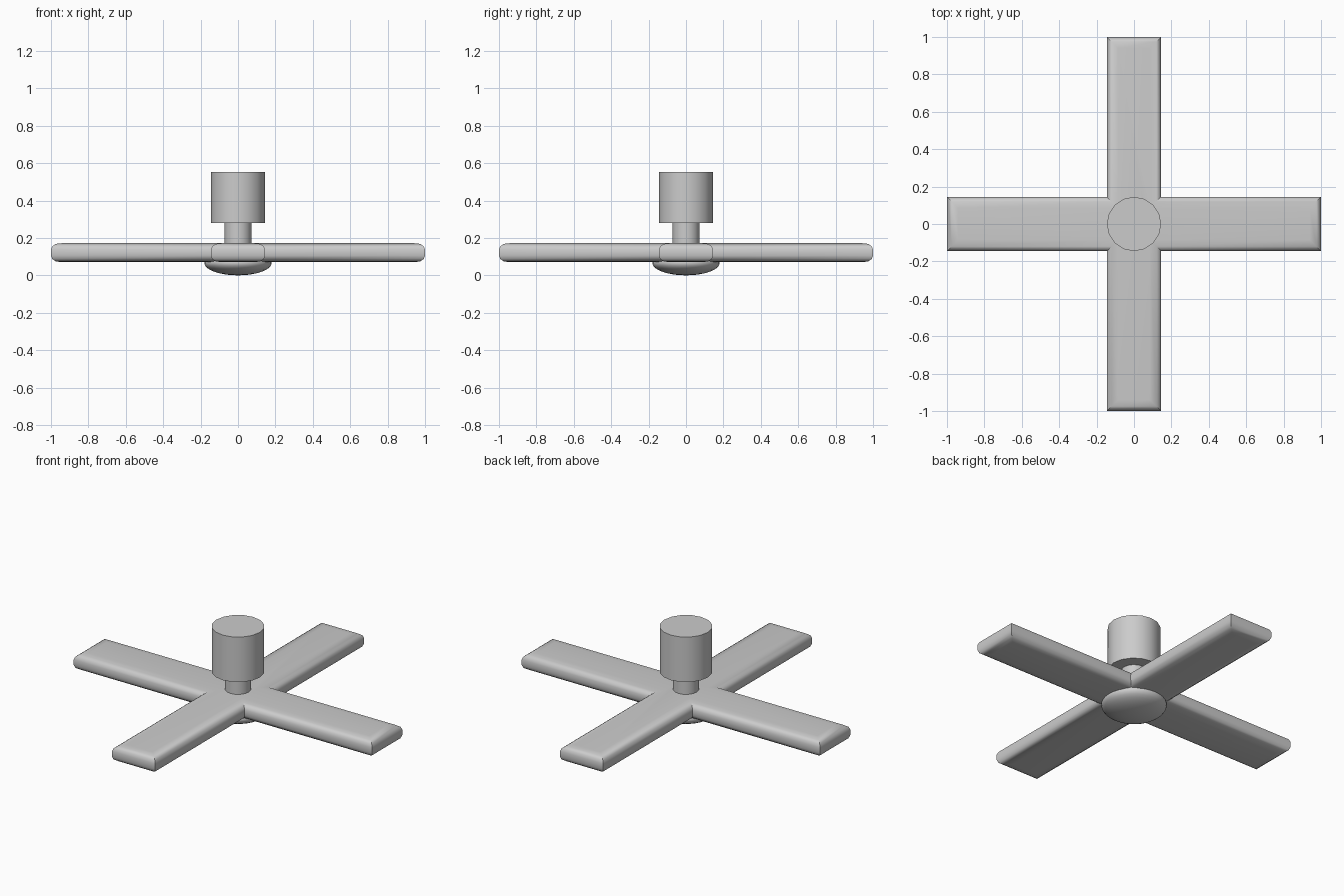
import bpy, bmesh, math

if "Cube" in bpy.data.objects:
    bpy.data.objects.remove(bpy.data.objects["Cube"])


def smooth(obj, angle=40):
    bpy.ops.object.select_all(action='DESELECT')
    obj.select_set(True)
    bpy.context.view_layer.objects.active = obj
    bpy.ops.object.shade_smooth_by_angle(angle=math.radians(angle))


def cylinder(name, radius, z0, z1):
    bpy.ops.mesh.primitive_cylinder_add(vertices=16, radius=radius, depth=z1 - z0,
                                        location=(0, 0, (z0 + z1) / 2))
    obj = bpy.context.object
    obj.name = name
    smooth(obj)


def cross_outline(inset):
    # plus-shaped outline, one arm's three corners repeated four times
    w, l = 0.145 - inset, 1.0 - inset
    pts = []
    for i in range(4):
        c, s = round(math.cos(i * math.pi / 2)), round(math.sin(i * math.pi / 2))
        for x, y in ((l, -w), (l, w), (w, w)):
            pts.append((x * c - y * s, x * s + y * c))
    return pts


# Four-blade cross with rounded rim: (inset, height) rim profile
profile = [(0.06, 0.07), (0.025, 0.075), (0.007, 0.087), (0, 0.105),
           (0, 0.138), (0.007, 0.155), (0.025, 0.168), (0.06, 0.172)]
bm = bmesh.new()
rings = [[bm.verts.new((x, y, z)) for x, y in cross_outline(d)] for d, z in profile]
n = len(rings[0])
for a, b in zip(rings, rings[1:]):
    for i in range(n):
        j = (i + 1) % n
        bm.faces.new((a[i], a[j], b[j], b[i]))
bm.faces.new(rings[-1])
bm.faces.new(rings[0][::-1])
bmesh.ops.recalc_face_normals(bm, faces=bm.faces)
mesh = bpy.data.meshes.new("blades")
bm.to_mesh(mesh)
bm.free()
blades = bpy.data.objects.new("blades", mesh)
bpy.context.collection.objects.link(blades)
smooth(blades)

# Neck and motor housing
cylinder("neck", 0.072, 0.12, 0.29)
cylinder("motor_housing", 0.145, 0.28, 0.553)

# Domed cap beneath the blades
bpy.ops.mesh.primitive_uv_sphere_add(segments=32, ring_count=16, radius=1,
                                     location=(0, 0, 0.066))
cap = bpy.context.object
cap.name = "bottom_cap"
cap.scale = (0.18, 0.18, 0.066)
bpy.ops.object.transform_apply(location=False, rotation=False, scale=True)
smooth(cap)
